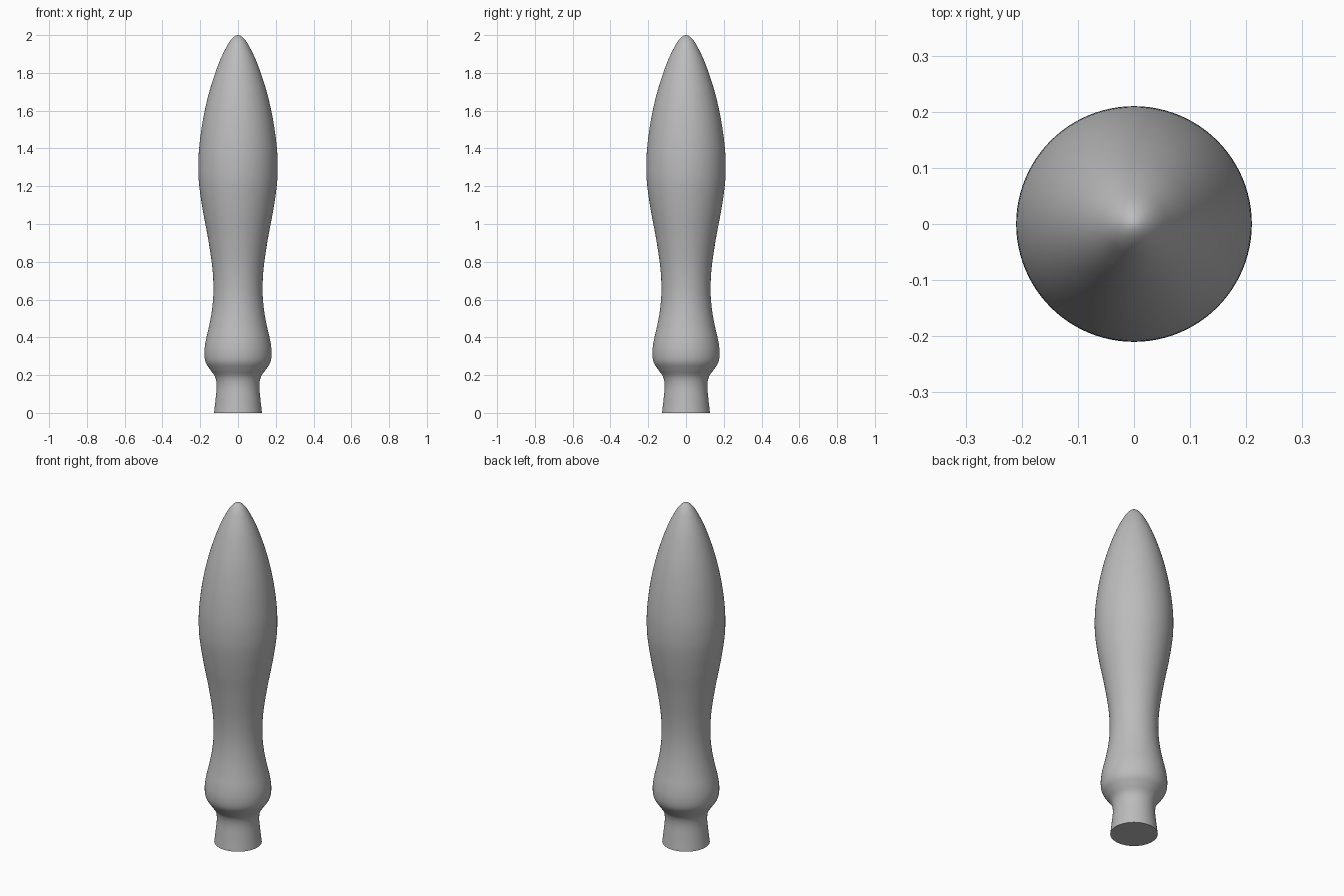
import bpy
import bmesh
import math
from mathutils import Vector

if "Cube" in bpy.data.objects:
    bpy.data.objects.remove(bpy.data.objects["Cube"], do_unlink=True)

SIDES = 96
STEPS = 5

# Outline of the turned handle: (radius, height)
PROFILE = [(0.127, 0), (0.119, 0.07), (0.113, 0.14), (0.121, 0.19),
           (0.148, 0.23), (0.172, 0.27), (0.178, 0.32), (0.171, 0.38),
           (0.153, 0.46), (0.137, 0.55), (0.13, 0.65), (0.136, 0.77),
           (0.158, 0.92), (0.186, 1.07), (0.205, 1.2), (0.21, 1.29),
           (0.206, 1.4), (0.186, 1.55), (0.152, 1.7), (0.106, 1.84),
           (0.065, 1.93), (0.033, 1.98), (0, 2)]


def smooth_path(points):
    """Catmull-Rom curve through the points."""
    p = [Vector(q) for q in points]
    # Mirror the end neighbours so the tip closes round
    p = [2 * p[0] - p[1]] + p + [Vector((-p[-2].x, p[-2].y))]
    path = []
    for a, b, c, d in zip(p, p[1:], p[2:], p[3:]):
        for i in range(STEPS):
            t = i / STEPS
            path.append(0.5 * (2 * b + (c - a) * t
                               + (2 * a - 5 * b + 4 * c - d) * t ** 2
                               + (3 * b - a - 3 * c + d) * t ** 3))
    return path


# Rings of the handle body
bm = bmesh.new()
rings = []
for r, z in smooth_path(PROFILE):
    angles = [2 * math.pi * i / SIDES for i in range(SIDES)]
    rings.append([bm.verts.new((r * math.cos(a), r * math.sin(a), z)) for a in angles])
for low, high in zip(rings, rings[1:]):
    for i in range(SIDES):
        j = (i + 1) % SIDES
        bm.faces.new((low[i], low[j], high[j], high[i]))

# Flat base and rounded tip
bm.faces.new(rings[0][::-1])
tip = bm.verts.new((0, 0, 2))
for i in range(SIDES):
    bm.faces.new((rings[-1][i], rings[-1][(i + 1) % SIDES], tip))

mesh = bpy.data.meshes.new("handle")
bm.to_mesh(mesh)
bm.free()
handle = bpy.data.objects.new("handle", mesh)
bpy.context.collection.objects.link(handle)

# Plain grey finish
grey = bpy.data.materials.new("plain grey")
grey.use_nodes = True
color = (0.5, 0.5, 0.5, 1)
grey.diffuse_color = color
grey.node_tree.nodes["Principled BSDF"].inputs["Base Color"].default_value = color
mesh.materials.append(grey)

bpy.ops.object.select_all(action="DESELECT")
handle.select_set(True)
bpy.context.view_layer.objects.active = handle
bpy.ops.object.shade_smooth_by_angle(angle=math.radians(40))
